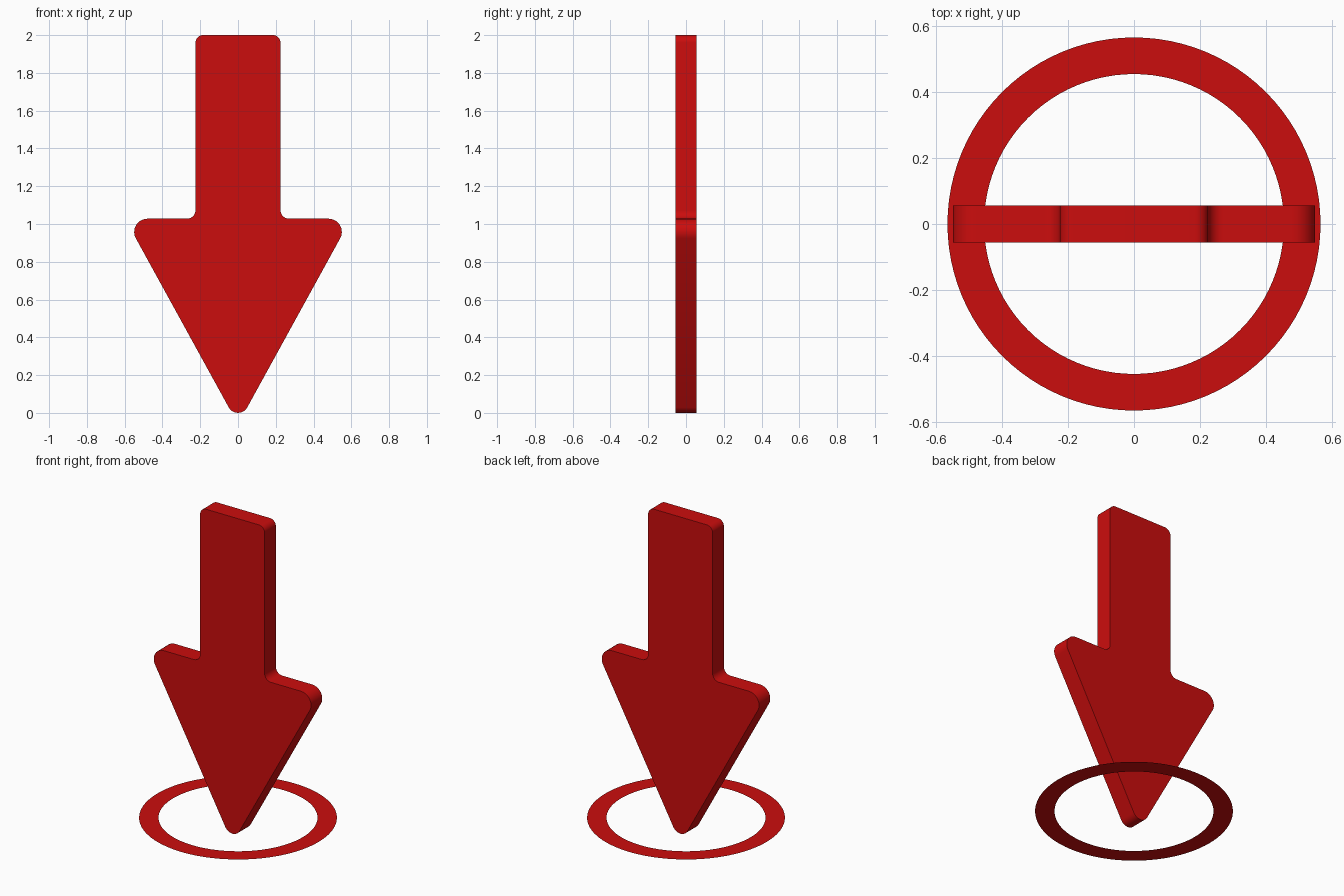
import bpy, bmesh
from math import tan, acos, pi, radians, sin, cos
from mathutils import Vector

if "Cube" in bpy.data.objects:
    bpy.data.objects.remove(bpy.data.objects["Cube"])

red = bpy.data.materials.new("red")
red.diffuse_color = (0.6, 0.004, 0.004, 1)
red.use_nodes = True
red.node_tree.nodes["Principled BSDF"].inputs["Base Color"].default_value = red.diffuse_color


def fillet(prev, corner, nxt, r, steps=10):
    """Points of an arc rounding one profile corner."""
    u, v = (prev - corner).normalized(), (nxt - corner).normalized()
    half = acos(max(-1, min(1, u.dot(v)))) / 2
    centre = corner + (u + v).normalized() * (r / sin(half))
    a = corner + u * (r / tan(half)) - centre
    b = corner + v * (r / tan(half)) - centre
    sweep = pi - 2 * half
    return [centre + (a * sin((1 - t) * sweep) + b * sin(t * sweep)) / sin(sweep)
            for t in (i / steps for i in range(steps + 1))]


def finish(name, bm):
    bmesh.ops.recalc_face_normals(bm, faces=bm.faces)
    mesh = bpy.data.meshes.new(name)
    bm.to_mesh(mesh)
    bm.free()
    mesh.materials.append(red)
    obj = bpy.data.objects.new(name, mesh)
    bpy.context.collection.objects.link(obj)
    return obj


# Arrow: sharp outline (x, z, corner radius), rounded and extruded
half_side = [(0.598, 1.028, 0.07), (0.225, 1.028, 0.045), (0.225, 2.0, 0.04)]
outline = [(0, -0.06, 0.056)] + half_side + [(-x, z, r) for x, z, r in reversed(half_side)]
pts = [Vector((x, z)) for x, z, r in outline]
n = len(pts)
profile = []
for i in range(n):
    profile += fillet(pts[i - 1], pts[i], pts[(i + 1) % n], outline[i][2])
depth = 0.056
bm = bmesh.new()
face = bm.faces.new([bm.verts.new((p.x, -depth, p.y)) for p in profile])
ext = bmesh.ops.extrude_face_region(bm, geom=[face], use_keep_orig=True)
bmesh.ops.translate(bm, vec=(0, 2 * depth, 0),
                    verts=[g for g in ext["geom"] if isinstance(g, bmesh.types.BMVert)])
arrow = finish("arrow", bm)
bpy.context.view_layer.objects.active = arrow
arrow.select_set(True)
bpy.ops.object.shade_smooth_by_angle(angle=radians(30))

# Flat ring around the arrow tip
bm = bmesh.new()
seg = 96
loops = [[bm.verts.new((r * cos(2 * pi * i / seg), r * sin(2 * pi * i / seg), 0.08))
          for i in range(seg)] for r in (0.455, 0.566)]
for i in range(seg):
    j = (i + 1) % seg
    bm.faces.new((loops[0][i], loops[1][i], loops[1][j], loops[0][j]))
finish("ground_ring", bm)
